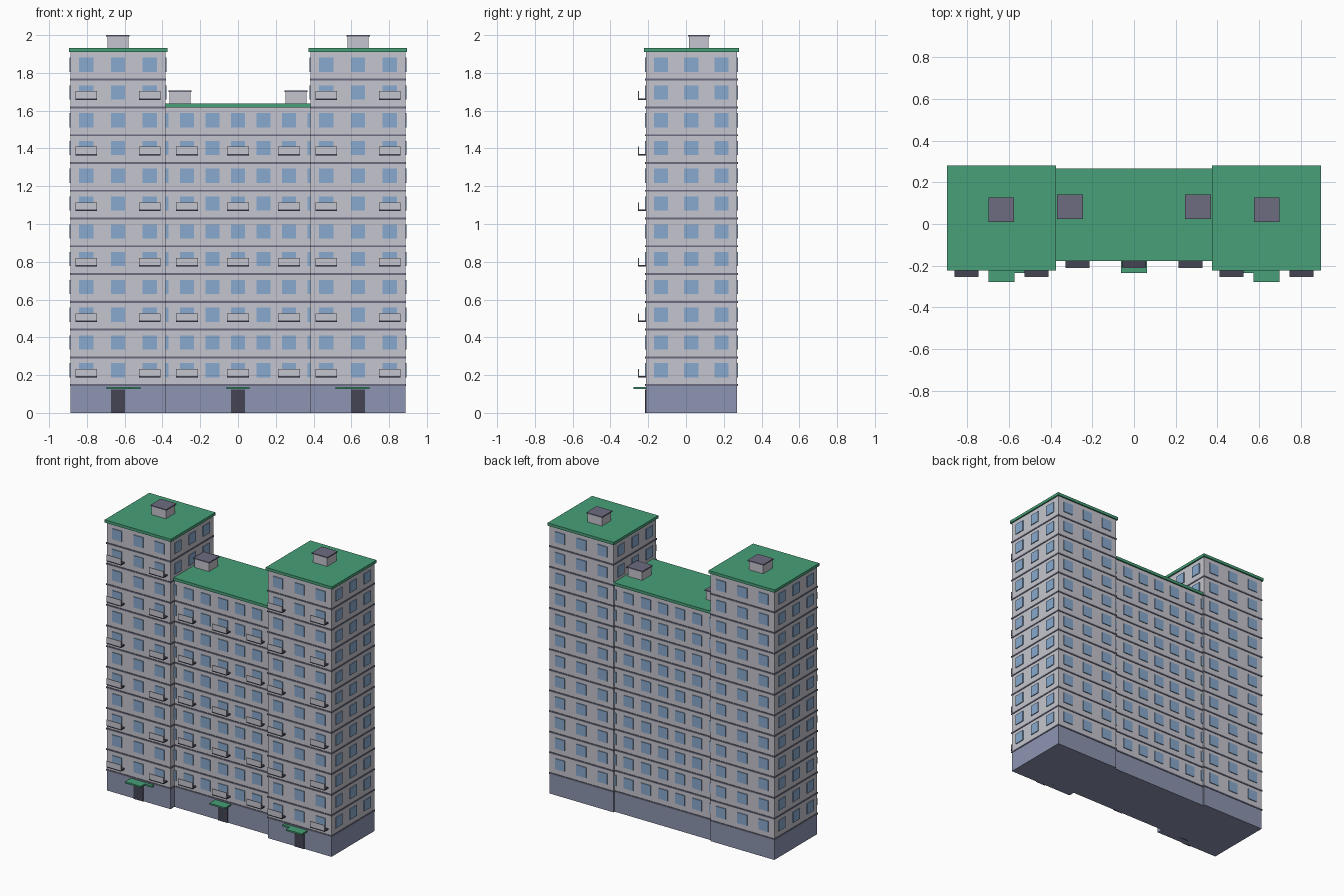
import bpy
import bmesh
from mathutils import Matrix, Vector

cube = bpy.data.objects.get("Cube")
if cube:
    bpy.data.objects.remove(cube, do_unlink=True)


def material(name, rgb):
    m = bpy.data.materials.new(name)
    m.use_nodes = True
    m.diffuse_color = (*rgb, 1)
    m.node_tree.nodes["Principled BSDF"].inputs["Base Color"].default_value = (*rgb, 1)
    return m


WALL = material("pale grey wall", (0.56, 0.56, 0.62))
BASE = material("blue grey plinth", (0.27, 0.30, 0.44))
GLASS = material("window blue", (0.25, 0.40, 0.62))
GREEN = material("roof green", (0.065, 0.35, 0.19))
TRIM = material("slate trim", (0.15, 0.15, 0.22))
DARK = material("dark charcoal", (0.06, 0.06, 0.09))

FLOOR = 0.147      # storey height
WIN = 0.075        # window size
PROUD = 0.006      # how far plates stand out


def boxes(name, mat, spans):
    """One object from a list of ((x0, x1), (y0, y1), (z0, z1)) boxes."""
    bm = bmesh.new()
    for span in spans:
        mid = Vector([(a + b) / 2 for a, b in span])
        size = Vector([b - a for a, b in span])
        bmesh.ops.create_cube(bm, size=1, matrix=Matrix.Translation(mid) @ Matrix.Diagonal(size).to_4x4())
    mesh = bpy.data.meshes.new(name)
    bm.to_mesh(mesh)
    bm.free()
    mesh.materials.append(mat)
    ob = bpy.data.objects.new(name, mesh)
    bpy.context.collection.objects.link(ob)


def around(c, width):
    return (c - width / 2, c + width / 2)


def grow(span, d):
    return (span[0] - d, span[1] + d)


def block(name, xs, ys, floors, columns, side_columns, balconies, doors, vents):
    top = FLOOR * (floors + 1)
    front = ys[0]
    boxes(name + "_plinth", BASE, [(xs, ys, (0, FLOOR))])
    boxes(name + "_walls", WALL, [(xs, ys, (FLOOR, top))])
    boxes(name + "_roof", GREEN, [(grow(xs, 0.01), grow(ys, 0.01), (top, top + 0.02))])
    boxes(name + "_floor_bands", TRIM,
          [(grow(xs, 0.004), grow(ys, 0.004), around(FLOOR * (i + 1), 0.01)) for i in range(floors)])

    # windows on all four sides
    panes = []
    for i in range(floors):
        z = around(FLOOR * (i + 1) + 0.079, WIN)
        panes += [(around(x, WIN), around(y, 2 * PROUD), z) for x in columns for y in ys]
        panes += [(around(x, 2 * PROUD), around(y, WIN), z) for x in xs for y in side_columns]
    boxes(name + "_windows", GLASS, panes)

    # balconies on every second floor: slab and front rail
    slabs, rails = [], []
    for i in range(0, floors, 2):
        z = FLOOR * (i + 1) + 0.04
        for x in balconies:
            slabs.append((around(x, 0.115), (front - 0.042, front), (z, z + 0.008)))
            rails.append((around(x, 0.115), (front - 0.042, front - 0.037), (z + 0.008, z + 0.046)))
    boxes(name + "_balcony_slabs", DARK, slabs)
    boxes(name + "_balcony_rails", WALL, rails)

    # entrances with canopies
    boxes(name + "_doors", DARK,
          [(around(x, WIN), (front - PROUD, front + PROUD), (0, 0.125)) for x in doors])
    boxes(name + "_canopies", GREEN,
          [(around(x, 0.124), (front - 0.066, front), (0.127, 0.138)) for x in doors])

    # rooftop vents
    t = top + 0.02
    boxes(name + "_vents", WALL,
          [(around(x, 0.112), around(y, 0.104), (t, t + 0.061)) for x, y in vents])
    boxes(name + "_vent_caps", TRIM,
          [(around(x, 0.124), around(y, 0.116), (t + 0.061, t + 0.069)) for x, y in vents])


# middle block, running into the towers at both ends
block("middle", (-0.62, 0.62), (-0.168, 0.257), 10,
      [0.135 * k for k in range(-4, 5)], [],
      [0.27 * k for k in range(-2, 3)],
      [-0.577, 0, 0.577], [(-0.307, 0.083), (0.307, 0.083)])

# mirrored end towers
for side, label in ((-1, "right_tower"), (1, "left_tower")):
    block(label, tuple(sorted((side * 0.384, side * 0.886))), (-0.212, 0.27), 12,
          [side * (0.635 + 0.168 * k) for k in (-1, 0, 1)],
          [0.028 + 0.16 * k for k in (-1, 0, 1)],
          [side * 0.467, side * 0.803],
          [side * 0.635], [(side * 0.636, 0.068)])
